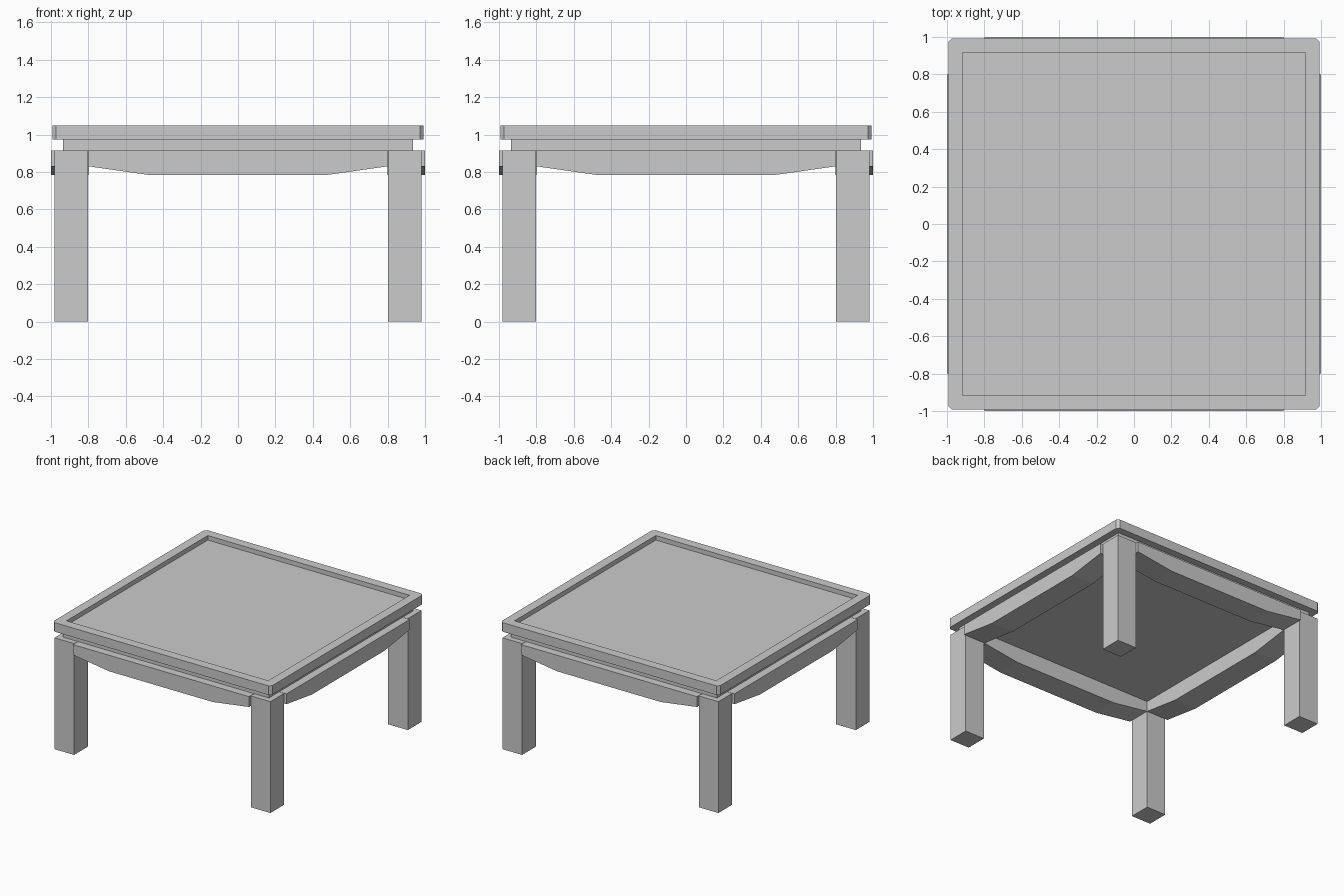
import bpy, bmesh
from mathutils import Matrix
from math import pi

if "Cube" in bpy.data.objects:
    bpy.data.objects.remove(bpy.data.objects["Cube"])


def finish(name, bm):
    bmesh.ops.recalc_face_normals(bm, faces=bm.faces)
    mesh = bpy.data.meshes.new(name)
    bm.to_mesh(mesh)
    bm.free()
    obj = bpy.data.objects.new(name, mesh)
    bpy.context.collection.objects.link(obj)
    return obj


def extrude(bm, faces, vec):
    ret = bmesh.ops.extrude_face_region(bm, geom=faces)
    verts = [g for g in ret["geom"] if isinstance(g, bmesh.types.BMVert)]
    bmesh.ops.translate(bm, verts=verts, vec=vec)


def prism(name, points, vec, turn=0.0):
    bm = bmesh.new()
    face = bm.faces.new([bm.verts.new(p) for p in points])
    extrude(bm, [face], vec)
    bm.transform(Matrix.Rotation(turn, 4, 'Z'))
    return finish(name, bm)


def square(x0, x1, y0, y1, z):
    return [(x0, y0, z), (x1, y0, z), (x1, y1, z), (x0, y1, z)]


LEG_TOP, SLAB_Z, TOP_Z = 0.915, 0.972, 1.047

# Four square legs
for sx, xn in ((-1, "left"), (1, "right")):
    for sy, yn in ((-1, "front"), (1, "back")):
        x, y = sx * 0.892, sy * 0.892
        prism(f"{yn}_{xn}_leg", square(x - 0.089, x + 0.089, y - 0.089, y + 0.089, 0),
              (0, 0, LEG_TOP))

# Four thick aprons with a shaped lower edge
profile = [(-0.8, 0.83), (-0.47, 0.783), (0.47, 0.783), (0.8, 0.83),
           (0.8, LEG_TOP), (-0.8, LEG_TOP)]
for i, side in enumerate(("front", "right", "back", "left")):
    prism(f"{side}_apron", [(x, -1.0, z) for x, z in profile], (0, 0.2, 0), i * pi / 2)

# Recessed board between the base and the top
prism("under_board", square(-0.935, 0.935, -0.935, 0.935, LEG_TOP), (0, 0, SLAB_Z - LEG_TOP))

# Table top with clipped corners and a sunken panel inside a rim
o, c = 0.993, 0.973
outline = [(-c, -o), (c, -o), (o, -c), (o, c), (c, o), (-c, o), (-o, c), (-o, -c)]
top = prism("table_top", [(x, y, SLAB_Z) for x, y in outline], (0, 0, TOP_Z - SLAB_Z))
cutter = prism("recess_cutter", square(-0.917, 0.917, -0.917, 0.917, TOP_Z - 0.037), (0, 0, 0.2))
cutter.hide_render = True
cutter.hide_set(True)
cut = top.modifiers.new("recess", 'BOOLEAN')
cut.object = cutter
cut.operation = 'DIFFERENCE'
cut.solver = 'EXACT'
